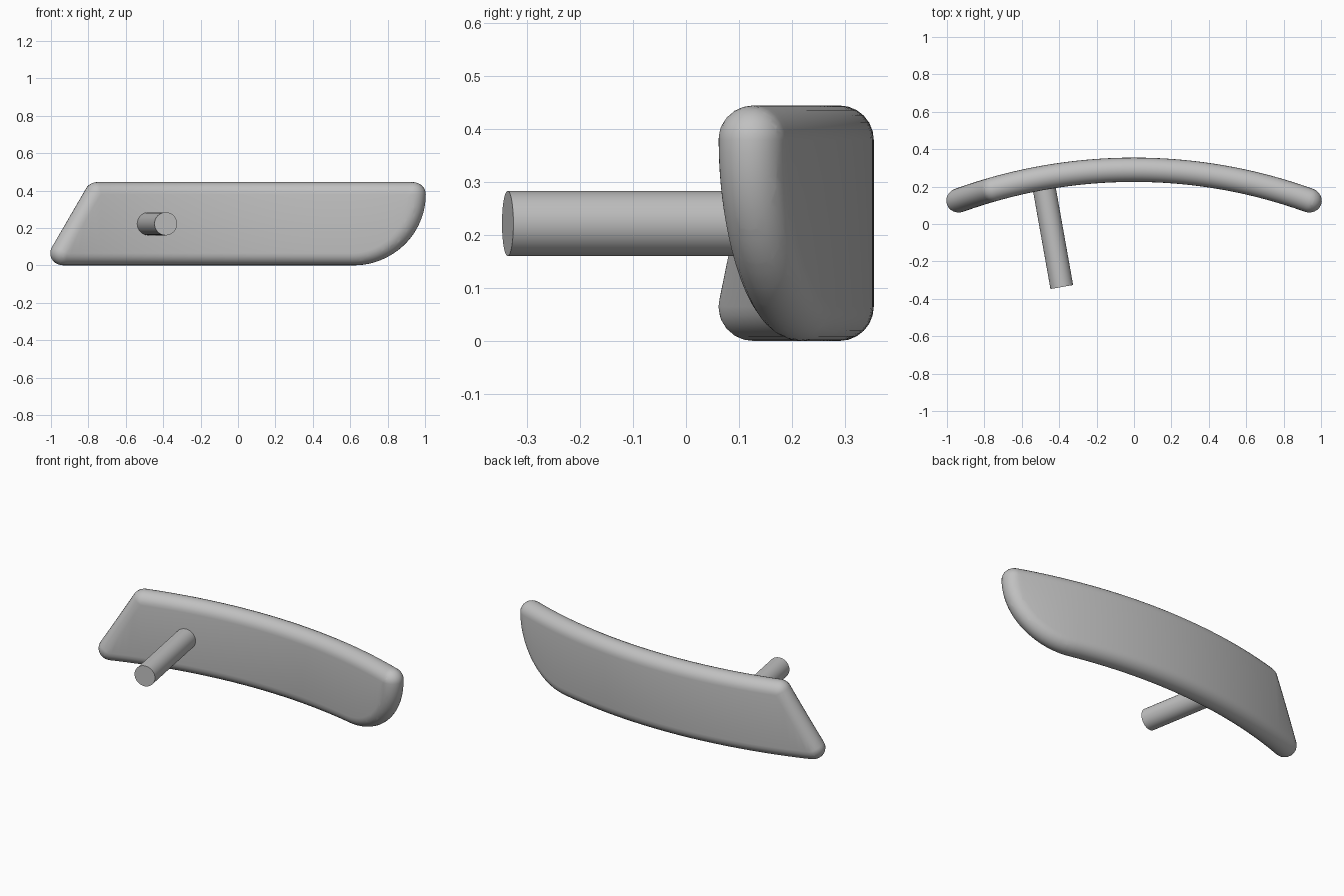
import bpy, bmesh, math
from mathutils import Vector, Matrix

cube = bpy.data.objects.get("Cube")
if cube:
    bpy.data.objects.remove(cube, do_unlink=True)

EDGE = 0.065        # half thickness and edge rounding
BEND = 2.76         # bend radius of the plate
CREST = 0.29        # y of the plate's mid surface at x = 0

grey = bpy.data.materials.new("plain grey")
grey.use_nodes = True
grey.diffuse_color = (0.53, 0.53, 0.53, 1)
grey.node_tree.nodes["Principled BSDF"].inputs["Base Color"].default_value = grey.diffuse_color


def add_object(name, bm):
    bmesh.ops.recalc_face_normals(bm, faces=bm.faces)
    mesh = bpy.data.meshes.new(name)
    bm.to_mesh(mesh)
    bm.free()
    mesh.materials.append(grey)
    obj = bpy.data.objects.new(name, mesh)
    bpy.context.collection.objects.link(obj)
    bpy.ops.object.select_all(action="DESELECT")
    obj.select_set(True)
    bpy.context.view_layer.objects.active = obj
    bpy.ops.object.shade_smooth_by_angle(angle=math.radians(35))
    return obj


def fan(x, z, start, end, steps, radius=0.0):
    """Outline points with their outward angles, turning about one centre."""
    pts = []
    for i in range(steps + 1):
        a = math.radians(start + (end - start) * i / steps)
        pts.append((x + radius * math.cos(a), z + radius * math.sin(a), a))
    return pts


# Curved plate: core outline with rounded corners, swept round the rim
outline = (fan(-0.935, 0.065, 150, 270, 10)
           + fan(0.62, 0.38, 270, 360, 24, radius=0.315)
           + fan(0.935, 0.38, 0, 90, 8)[1:]
           + fan(-0.753, 0.38, 90, 150, 6))
bm = bmesh.new()
rings = []
for i in range(13):
    t = math.pi * (i / 12 - 0.5)
    reach = EDGE * math.cos(t)
    rings.append([bm.verts.new((x + reach * math.cos(a), EDGE * math.sin(t),
                                z + reach * math.sin(a))) for x, z, a in outline])
count = len(outline)
for low, high in zip(rings, rings[1:]):
    for j in range(count):
        k = (j + 1) % count
        bm.faces.new((low[j], low[k], high[k], high[j]))
bm.faces.new(rings[0])
bm.faces.new(rings[-1])
bmesh.ops.remove_doubles(bm, verts=bm.verts, dist=1e-5)

# Slice into columns, then bend round a vertical axis
for i in range(1, 48):
    bmesh.ops.bisect_plane(bm, geom=bm.verts[:] + bm.edges[:] + bm.faces[:], dist=1e-5,
                           plane_co=(-1 + i / 24, 0, 0), plane_no=(1, 0, 0))
for v in bm.verts:
    angle = math.asin(v.co.x / BEND)
    radius = BEND + v.co.y
    v.co.x = radius * math.sin(angle)
    v.co.y = CREST - BEND + radius * math.cos(angle)
add_object("curved_plate", bm)

# Round mounting rod, set square to the plate
front = Vector((-0.386, -0.337, 0.222))
turn = math.radians(10.1)
along = Vector((-math.sin(turn), math.cos(turn), 0))
length = 0.64
bm = bmesh.new()
bmesh.ops.create_cone(bm, cap_ends=True, segments=48, radius1=0.0615, radius2=0.0615, depth=length,
                      matrix=Matrix.Translation(front + along * length / 2)
                      @ along.to_track_quat("Z", "Y").to_matrix().to_4x4())
add_object("mounting_rod", bm)
